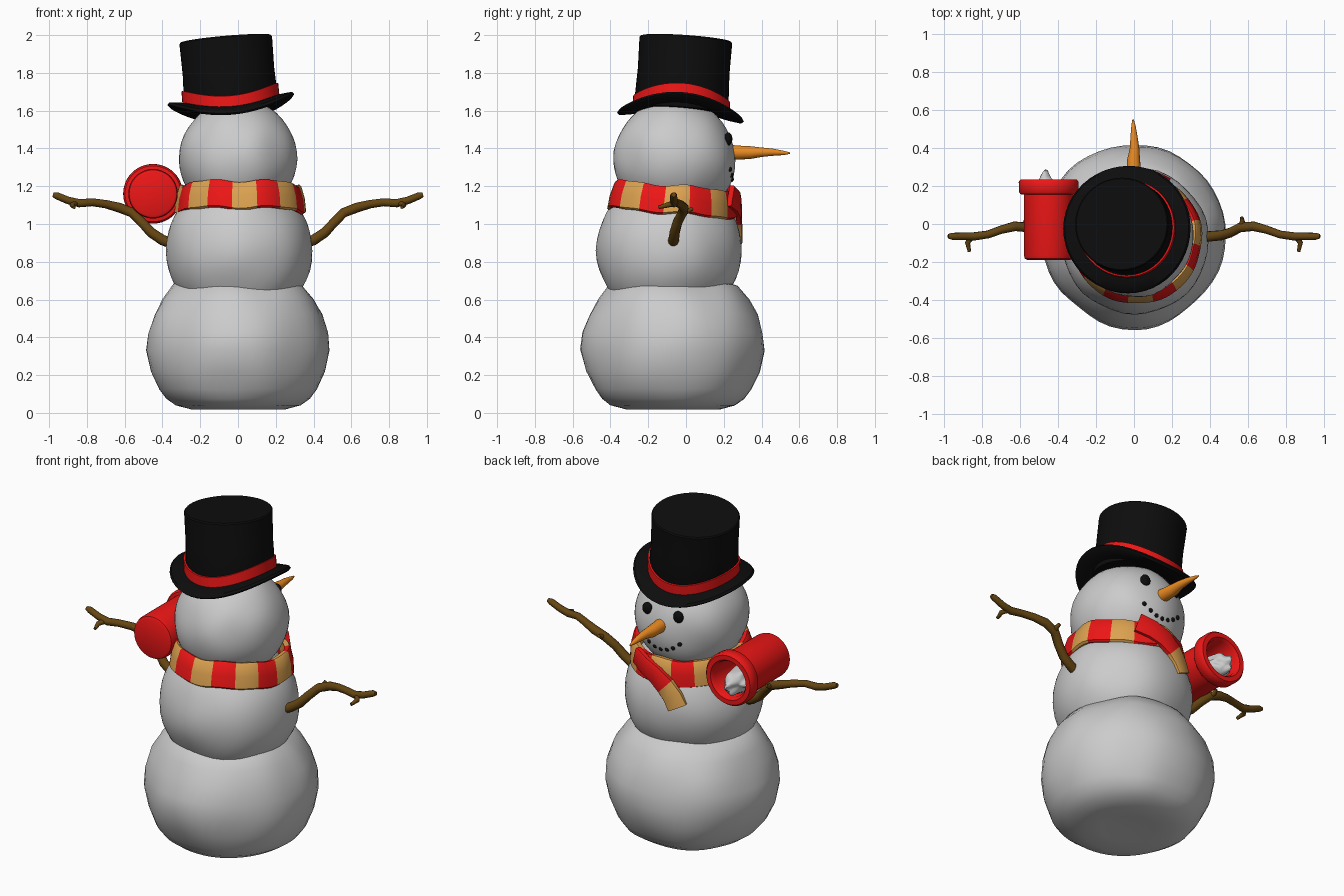
import bpy, bmesh, math
from mathutils import Vector, noise

if "Cube" in bpy.data.objects:
    bpy.data.objects.remove(bpy.data.objects["Cube"])

def material(name, rgb):
    m = bpy.data.materials.new(name)
    m.diffuse_color = (*rgb, 1)
    m.use_nodes = True
    m.node_tree.nodes["Principled BSDF"].inputs["Base Color"].default_value = m.diffuse_color
    return m

RED = material("red", (0.85, 0.008, 0.008))
TAN = material("tan", (0.72, 0.36, 0.08))
BLACK = material("black", (0.004, 0.004, 0.004))
ORANGE = material("orange", (0.85, 0.26, 0.015))
BROWN = material("brown", (0.13, 0.06, 0.006))

def finish(name, bm, mats=(), loc=(0, 0, 0), rot=(0, 0, 0), angle=40):
    bmesh.ops.remove_doubles(bm, verts=bm.verts, dist=1e-5)
    bmesh.ops.recalc_face_normals(bm, faces=bm.faces)
    me = bpy.data.meshes.new(name)
    bm.to_mesh(me)
    bm.free()
    for m in mats:
        me.materials.append(m)
    ob = bpy.data.objects.new(name, me)
    bpy.context.collection.objects.link(ob)
    ob.location, ob.rotation_euler = loc, [math.radians(a) for a in rot]
    bpy.ops.object.select_all(action='DESELECT')
    ob.select_set(True)
    bpy.context.view_layer.objects.active = ob
    bpy.ops.object.shade_smooth_by_angle(angle=math.radians(angle))
    return ob

def bridge(bm, rings, closed=False, colour=lambda i: 0):
    """Join consecutive vertex rings with quads."""
    n = len(rings[0])
    for i in range(len(rings) - (0 if closed else 1)):
        a, b = rings[i], rings[(i + 1) % len(rings)]
        for k in range(n):
            f = bm.faces.new((a[k], a[(k + 1) % n], b[(k + 1) % n], b[k]))
            f.material_index = colour(i)

def lathe(name, profile, mats=(), segs=48, bend=0, lump=0, **kw):
    bm = bmesh.new()
    rings = []
    for r, z in profile:
        ring = []
        for k in range(segs):
            a = 2 * math.pi * k / segs
            v = Vector((r * math.cos(a), r * math.sin(a), z))
            v.z += bend * (v.x ** 2 - v.y ** 2)
            if lump:
                v += v.normalized() * lump * noise.noise(v * 4 + Vector((lump * 90, 3, 1)))
            ring.append(bm.verts.new(v))
        rings.append(ring)
    bridge(bm, rings)
    bmesh.ops.remove_doubles(bm, verts=bm.verts, dist=1e-5)
    bmesh.ops.dissolve_degenerate(bm, edges=bm.edges, dist=1e-6)
    return finish(name, bm, mats, **kw)

def ball(name, loc, scale, mats=(), lump=0, sub=4):
    bm = bmesh.new()
    bmesh.ops.create_icosphere(bm, subdivisions=sub, radius=1)
    for v in bm.verts:
        k = 1 + lump * noise.noise(v.co * 1.8 + Vector(loc) * 5)
        v.co = Vector([c * s * k for c, s in zip(v.co, scale)])
    return finish(name, bm, mats, loc=loc)

def tube(name, points, radii, mat, segs=10):
    bm = bmesh.new()
    pts = [Vector(p) for p in points]
    rings = []
    for i, p in enumerate(pts):
        t = (pts[min(i + 1, len(pts) - 1)] - pts[max(i - 1, 0)]).normalized()
        u = t.cross(Vector((0.1, 0.2, 1))).normalized()
        w = t.cross(u)
        rings.append([bm.verts.new(p + radii[i] * (u * math.cos(a) + w * math.sin(a)))
                      for a in [2 * math.pi * k / segs for k in range(segs)]])
    bridge(bm, rings)
    bm.faces.new(rings[0])
    bm.faces.new(rings[-1])
    return finish(name, bm, [mat], angle=60)

# Snow body: flattened base, middle ball, head
lathe("base_snowball", [(0, .03), (.15, .02), (.25, .018), (.33, .04), (.38, .075), (.42, .125), (.465, .22),
      (.485, .33), (.475, .42), (.445, .52), (.4, .6), (.34, .675), (.2, .73), (0, .76)],
      lump=.025, loc=(0, -.065, 0), angle=60)
ball("middle_snowball", (.005, -.09, .86), (.39, .385, .39), lump=.03)
ball("head", (0, -.06, 1.345), (.314, .324, .315), lump=.03)

# Top hat: crown, rolled brim and band share one tilt
tilt = dict(loc=(-.035, -.025, 1.63), rot=(-4, -5, 0))
lathe("hat_crown", [(0, -.03), (.24, -.03), (.25, 0), (.243, .18), (.246, .345), (.24, .352), (0, .352)],
      [BLACK], **tilt)
lathe("hat_brim", [(.2, -.03), (.27, -.035), (.325, -.03), (.337, -.018), (.328, -.005), (.28, .003), (.2, .005), (.2, -.03)],
      [BLACK], bend=.42, **tilt)
lathe("hat_band", [(.24, -.005), (.258, -.005), (.257, .063), (.24, .063), (.24, -.005)], [RED], bend=.48, **tilt)

# Striped scarf ring
bm = bmesh.new()
section = [(.31, -.07), (.335, -.078), (.347, -.068), (.34, 0), (.322, .064), (.312, .073), (.285, .066)]
N = 64
rings = []
for i in range(N):
    a = 2 * math.pi * i / N - math.pi / 2 - .13
    wave = .007 * math.sin(5 * a) + .004 * math.sin(9 * a)
    rings.append([bm.verts.new(((r + wave / 2) * math.cos(a), (r + wave / 2) * math.sin(a), z + wave))
                  for r, z in section])
bridge(bm, rings, True, lambda i: (i // 4) % 2)
finish("scarf_ring", bm, [TAN, RED], loc=(.012, -.07, 1.132), rot=(-5, 0, 0))

# Scarf tail hanging across the chest
bm = bmesh.new()
path = [(.17, .235, 1.15), (.09, .268, 1.12), (.01, .278, 1.085), (-.055, .277, 1.035),
        (-.1, .272, .98), (-.13, .268, .92)]
pts = [Vector(p) for p in path]
rings = []
for i, p in enumerate(pts):
    t = (pts[min(i + 1, 5)] - pts[max(i - 1, 0)]).normalized()
    n = (p - Vector((0, -.09, p.z))).normalized()
    w = t.cross(n).normalized() * .057
    rings.append([bm.verts.new(p + w * s + n * d)
                  for s, d in ((-1, -.014), (-1, .01), (-.85, .016), (.85, .016), (1, .01), (1, -.014))])
bridge(bm, rings, False, lambda i: 1 if i < 3 else 0)
bm.faces.new(rings[0]).material_index = 1
bm.faces.new(rings[-1])
finish("scarf_tail", bm, [TAN, RED])

# Face: carrot nose, eyes and mouth pebbles placed on the head surface
def on_face(x, z):
    return (x, -.06 + .322 * math.sqrt(1 - (x / .314) ** 2 - ((z - 1.345) / .315) ** 2), z)

tube("carrot_nose", [(0, .22, 1.38), (0, .28, 1.378), (-.002, .34, 1.378), (.003, .4, 1.38),
     (0, .46, 1.38), (-.003, .52, 1.376), (-.005, .55, 1.375)], [.04, .037, .034, .025, .019, .011, .004], ORANGE, 16)
for s, side in ((1, "right"), (-1, "left")):
    ball("eye_" + side, on_face(s * .105, 1.45), (.031, .022, .035), [BLACK], sub=3)
for i in range(7):
    k = (i - 3) / 3
    ball(f"mouth_pebble_{i}", on_face(.12 * k, 1.235 + .055 * k * k), (.013, .012, .013), [BLACK], sub=2)

# Stick arms with two twigs each, mirrored
arm = [(.33, -.075, .89), (.4, -.065, .915), (.46, -.06, .955), (.51, -.045, 1.01), (.56, -.018, 1.06),
       (.63, -.012, 1.087), (.7, -.03, 1.105), (.77, -.055, 1.115), (.84, -.065, 1.11), (.9, -.065, 1.125),
       (.96, -.065, 1.15), (.98, -.065, 1.155)]
arm_r = [.029, .028, .027, .026, .026, .026, .022, .021, .022, .02, .019, .012]
twigs = [[(.56, -.02, 1.06), (.572, .012, 1.07), (.568, .035, 1.082)],
         [(.85, -.06, 1.112), (.878, -.1, 1.1), (.868, -.145, 1.088)]]
for s, side in ((1, "right"), (-1, "left")):
    flip = lambda ps: [(s * x, y, z) for x, y, z in ps]
    tube("arm_" + side, flip(arm), arm_r, BROWN)
    for j, tw in enumerate(twigs):
        tube(f"twig_{side}_{j}", flip(tw), [.017, .014, .009], BROWN, 8)

# Red flanged pipe resting on the left arm, with packed snow inside
lathe("pipe", [(0, -.19), (.112, -.19), (.126, -.183), (.131, -.165), (.131, .155), (.148, .157), (.157, .168),
      (.158, .222), (.148, .235), (.12, .235), (.107, .215), (.104, -.05), (0, -.05)],
      [RED], loc=(-.45, 0, 1.16), rot=(-90, 0, 0))
ball("pipe_snow", (-.468, .11, 1.128), (.075, .16, .07), lump=.3)
